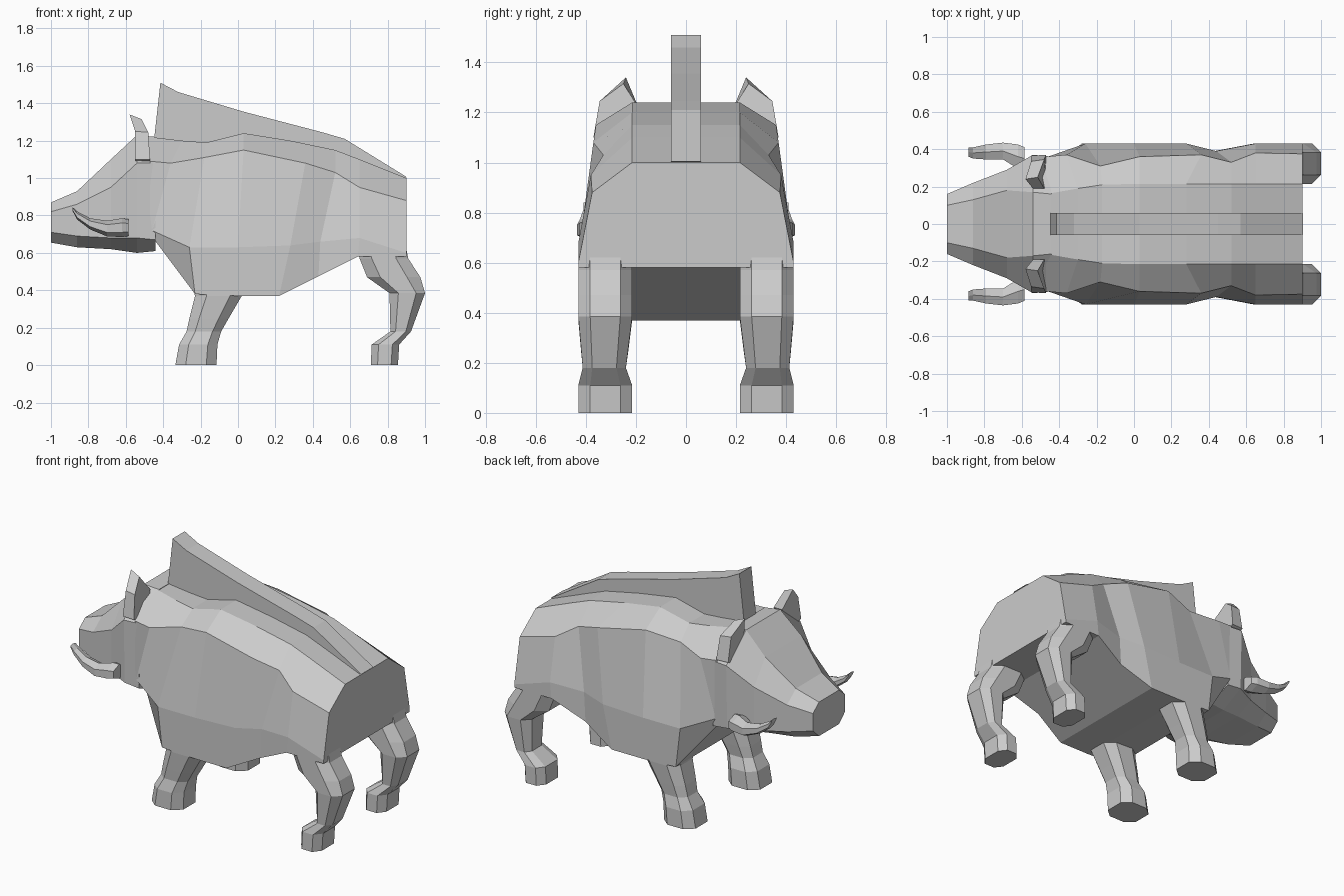
import bpy, bmesh
from mathutils import Vector

cube = bpy.data.objects.get("Cube")
if cube:
    bpy.data.objects.remove(cube)

GREY = (0.6, 0.6, 0.6, 1)
hide = bpy.data.materials.new("plain grey")
hide.use_nodes = True
hide.diffuse_color = GREY
hide.node_tree.nodes["Principled BSDF"].inputs["Base Color"].default_value = GREY


def finish(name, bm, mirror=False):
    bmesh.ops.recalc_face_normals(bm, faces=bm.faces)
    mesh = bpy.data.meshes.new(name)
    bm.to_mesh(mesh)
    bm.free()
    mesh.materials.append(hide)
    obj = bpy.data.objects.new(name, mesh)
    bpy.context.collection.objects.link(obj)
    if mirror:
        mod = obj.modifiers.new("mirror", "MIRROR")
        mod.use_axis = (False, True, False)
    return obj


def loft(name, rings, mirror=False):
    """Skin closed rings of equal length and cap both ends."""
    bm = bmesh.new()
    rows = [[bm.verts.new(p) for p in ring] for ring in rings]
    for a, b in zip(rows, rows[1:]):
        for i in range(len(a)):
            j = (i + 1) % len(a)
            bm.faces.new((a[i], a[j], b[j], b[i]))
    bm.faces.new(rows[0])
    bm.faces.new(rows[-1][::-1])
    return finish(name, bm, mirror)


def symmetric(half):
    """Close a half section, given from top to bottom, across the middle."""
    return list(half) + [(x, -y, z) for x, y, z in reversed(half)]


# Body: each section runs top edge, shoulder line, flank, belly edge
body = [
    [(-.47, .16, 1.22), (-.47, .36, 1.09), (-.47, .36, .8), (-.45, .2, .64)],
    [(-.3, .19, 1.2), (-.36, .37, 1.08), (-.46, .36, .72), (-.44, .3, .66)],
    [(-.17, .21, 1.19), (-.18, .31, 1.11), (-.26, .43, .63), (-.23, .43, .38)],
    [(.03, .215, 1.24), (.03, .36, 1.15), (0, .43, .63), (0, .43, .37)],
    [(.28, .215, 1.2), (.36, .37, 1.08), (.28, .43, .64), (.22, .43, .37)],
    [(.52, .215, 1.15), (.52, .33, 1.03), (.44, .39, .66), (.43, .39, .475)],
    [(.65, .215, 1.1), (.65, .38, .95), (.65, .43, .68), (.64, .43, .58)],
    [(.9, .215, 1), (.9, .375, .88), (.9, .43, .6), (.9, .43, .58)],
]
loft("body", [symmetric(s) for s in body])

# Head: x position, then width and height of brow, cheek, jaw and chin
head = [
    (-1, (.1, .87), (.16, .82), (.16, .71), (.1, .655)),
    (-.86, (.13, .93), (.22, .86), (.22, .69), (.14, .63)),
    (-.68, (.18, 1.1), (.29, .95), (.29, .68), (.17, .62)),
    (-.54, (.17, 1.23), (.37, 1.08), (.36, .68), (.2, .6)),
    (-.44, (.16, 1.22), (.36, 1.08), (.36, .67), (.2, .61)),
]
loft("head", [symmetric([(x, y, z) for y, z in pts]) for x, *pts in head])

# Mane: side profile given a constant thickness
crest = [(-.455, 1.15), (-.415, 1.51), (-.32, 1.46), (.03, 1.355),
         (.45, 1.245), (.57, 1.21), (.903, 1.005), (.8, .98)]
loft("mane", [[(x, y, z) for x, z in crest] for y in (-.06, .06)])


# Legs: horizontal eight-sided rings
def leg_ring(x0, x1, z, inset=0):
    y0, y1 = .215 + inset, .43 - inset * .7
    cx, cy = (x1 - x0) * .25, (y1 - y0) * .22
    return [(x0 + cx, y0, z), (x1 - cx, y0, z), (x1, y0 + cy, z), (x1, y1 - cy, z),
            (x1 - cx, y1, z), (x0 + cx, y1, z), (x0, y1 - cy, z), (x0, y0 + cy, z)]


front = [(-.24, .04, .42), (-.23, .02, .37), (-.26, -.05, .25, .015),
         (-.275, -.09, .18, .025), (-.315, -.11, .11), (-.335, -.115, 0)]
rear = [(.64, .9, .62), (.65, .91, .57), (.69, .975, .47), (.81, 1, .385),
        (.815, .925, .18, .025), (.715, .862, .11), (.71, .855, 0)]
loft("front_legs", [leg_ring(*r) for r in front], mirror=True)
loft("rear_legs", [leg_ring(*r) for r in rear], mirror=True)


# Tusks: upright six-sided rings that taper along an upward curve
def tusk_ring(x, y, z, ry, rz):
    shape = [(1, .5), (1, -.5), (0, -1), (-1, -.5), (-1, .5), (0, 1)]
    return [(x, y + a * ry, z + b * rz) for a, b in shape]


tusk = [(-.585, .35, .735, .06, .045), (-.62, .36, .735, .065, .05),
        (-.7, .39, .73, .045, .042), (-.79, .385, .755, .04, .03),
        (-.86, .38, .8, .03, .022), (-.885, .385, .835, .025, .01)]
loft("tusks", [tusk_ring(*r) for r in tusk], mirror=True)

# Ears: pointed plates leaning forward
ear_front = [(-.58, .24, 1.34), (-.55, .335, 1.25), (-.55, .365, 1.1),
             (-.54, .25, 1.05), (-.54, .19, 1.22)]
ear_back = [(-.515, .25, 1.315), (-.48, .345, 1.245), (-.47, .37, 1.1),
            (-.47, .25, 1.05), (-.48, .19, 1.22)]
loft("ears", [ear_front, ear_back], mirror=True)
